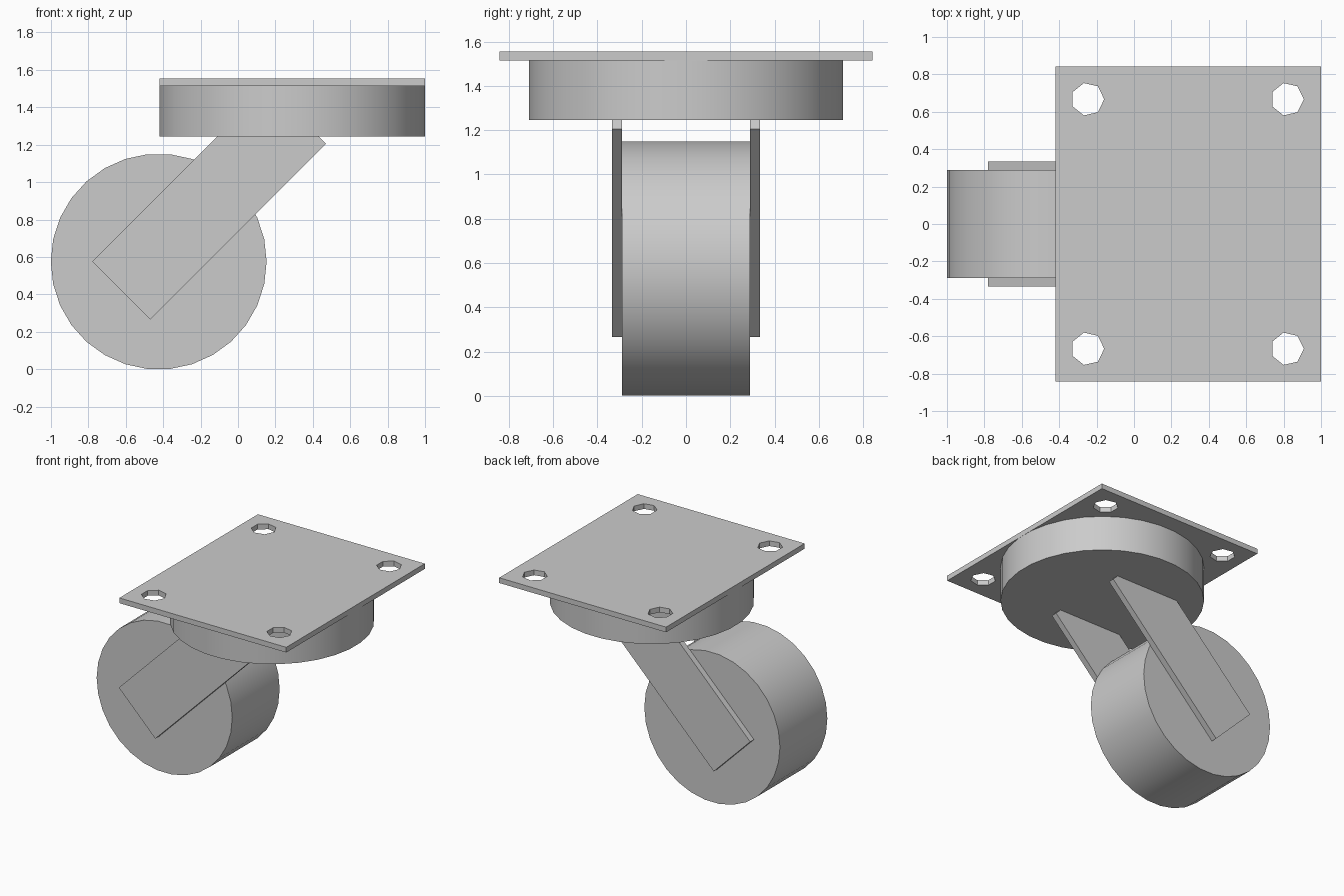
import bpy
from math import pi, radians, sqrt

cube = bpy.data.objects.get("Cube")
if cube:
    bpy.data.objects.remove(cube, do_unlink=True)

# Single plain grey for every part
grey = bpy.data.materials.new("plain_grey")
grey.use_nodes = True
colour = (0.6, 0.6, 0.6, 1)
grey.diffuse_color = colour
grey.node_tree.nodes["Principled BSDF"].inputs["Base Color"].default_value = colour


def finish(name):
    ob = bpy.context.object
    ob.name = name
    ob.data.materials.append(grey)
    return ob


def box(name, centre, size, tilt=0):
    bpy.ops.mesh.primitive_cube_add(size=1, location=centre, rotation=(0, tilt, 0))
    bpy.context.object.scale = size
    bpy.ops.object.transform_apply(location=False, rotation=False, scale=True)
    return finish(name)


def cylinder(name, centre, radius, depth, sides, rotation=(0, 0, 0)):
    bpy.ops.mesh.primitive_cylinder_add(vertices=sides, radius=radius, depth=depth,
                                        location=centre, rotation=rotation)
    return finish(name)


# Mounting plate with four seven-sided bolt holes
plate = box("mounting_plate", (0.29, 0, 1.535), (1.42, 1.684, 0.04))
for x in (-0.248, 0.819):
    for y in (-0.667, 0.667):
        # turned so that one corner points to +x
        cutter = cylinder("hole_cutter", (x, y, 1.535), 0.0886, 0.2, 7, (0, 0, -pi / 2))
        cutter.hide_render = True
        cut = plate.modifiers.new("bolt_hole", "BOOLEAN")
        cut.operation = "DIFFERENCE"
        cut.solver = "EXACT"
        cut.object = cutter
        bpy.context.view_layer.objects.active = plate
        bpy.ops.object.modifier_apply(modifier=cut.name)
        bpy.data.objects.remove(cutter, do_unlink=True)

# Swivel housing under the plate
cylinder("swivel_housing", (0.29, 0, 1.38), 0.712, 0.27, 32, (0, 0, pi / 32))
bpy.ops.object.shade_smooth_by_angle(angle=radians(30))

# Two slanted fork arms beside the wheel
for side, y in (("right", -0.311), ("left", 0.311)):
    box(side + "_fork_arm", (-0.155, y, 0.89),
        (0.94 * sqrt(2), 0.046, 0.31 * sqrt(2)), -pi / 4)

# Wheel, with a flat facet resting on the floor
wheel = cylinder("wheel", (-0.424, 0, 0.575), 0.577, 0.576, 30, (pi / 2, pi / 2, 0))
bpy.ops.object.shade_smooth_by_angle(angle=radians(30))
